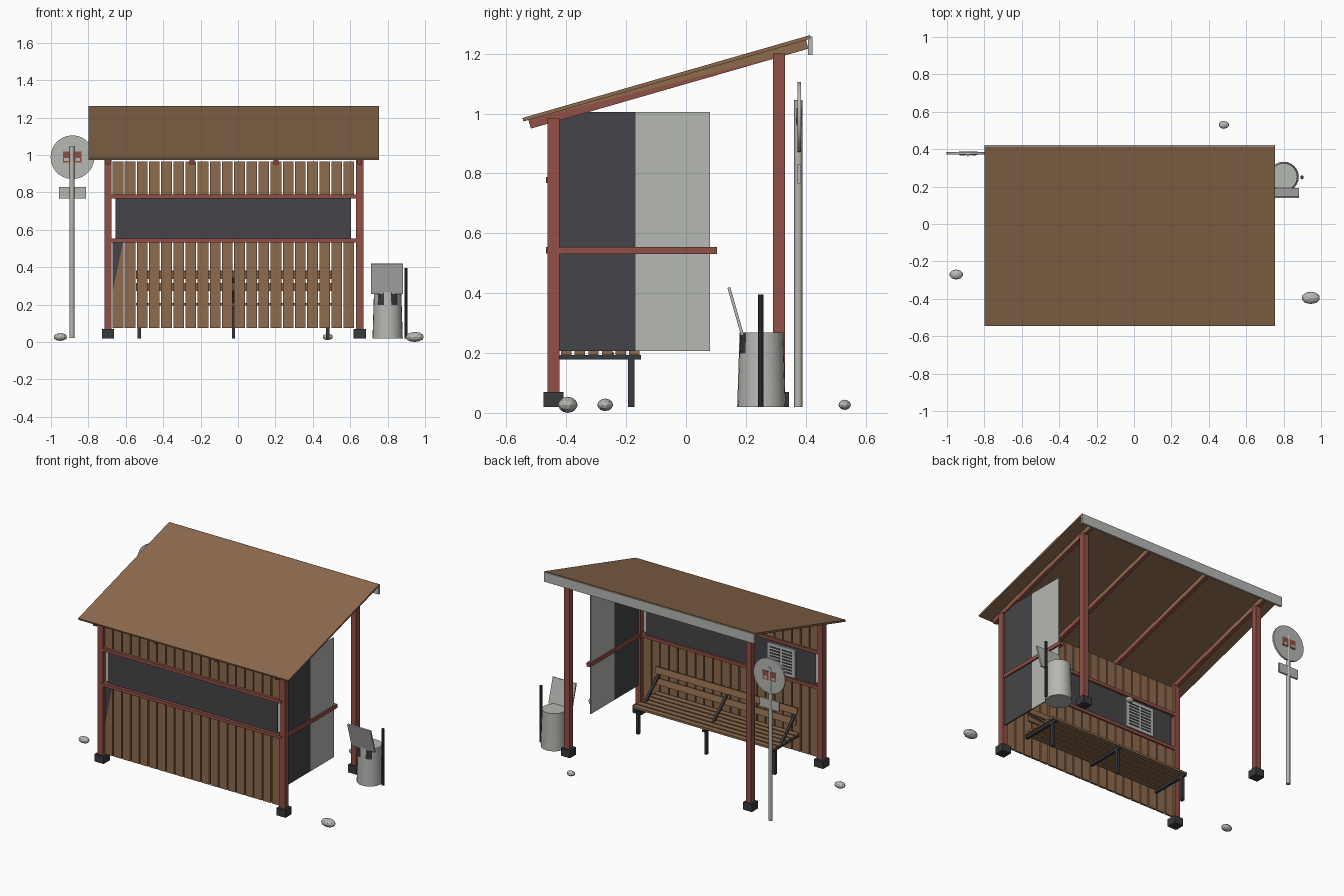
import bpy, bmesh, math
from mathutils import Vector, Matrix

cube = bpy.data.objects.get("Cube")
if cube:
    bpy.data.objects.remove(cube, do_unlink=True)


def material(name, r, g, b):
    m = bpy.data.materials.new(name)
    m.use_nodes = True
    m.diffuse_color = (r, g, b, 1)
    m.node_tree.nodes["Principled BSDF"].inputs["Base Color"].default_value = (r, g, b, 1)
    return m


WOOD = material("brown wood", .27, .145, .075)
RED = material("red paint", .28, .08, .06)
DARK = material("dark glass", .06, .06, .068)
IRON = material("dark iron", .04, .041, .046)
GREY = material("pale grey", .47, .48, .45)


def finish(name, bm, *mats):
    mesh = bpy.data.meshes.new(name)
    bm.normal_update()
    bm.to_mesh(mesh)
    bm.free()
    for m in mats:
        mesh.materials.append(m)
    ob = bpy.data.objects.new(name, mesh)
    bpy.context.collection.objects.link(ob)
    return ob


def block(name, mat, x, y, z, tilt=0):
    """Box from (low, high) ranges, tilted about x through its centre."""
    bm = bmesh.new()
    bmesh.ops.create_cube(bm, size=1)
    for v in bm.verts:
        v.co = Vector(v.co[i] * (r[1] - r[0]) for i, r in enumerate((x, y, z)))
    ob = finish(name, bm, mat)
    ob.location = [sum(r) / 2 for r in (x, y, z)]
    ob.rotation_euler.x = tilt
    return ob


def span(c, w):
    return (c - w / 2, c + w / 2)


def rod(name, mat, loc, r1, r2, depth, sides=16, axis='Z'):
    bm = bmesh.new()
    bmesh.ops.create_cone(bm, cap_ends=True, segments=sides, radius1=r1, radius2=r2, depth=depth)
    if axis == 'Y':
        bmesh.ops.rotate(bm, verts=bm.verts, matrix=Matrix.Rotation(math.pi / 2, 3, 'X'))
    ob = finish(name, bm, mat)
    ob.location = loc
    bpy.context.view_layer.objects.active = ob
    ob.select_set(True)
    bpy.ops.object.shade_smooth_by_angle(angle=math.radians(35))
    ob.select_set(False)
    return ob


# Roof slab, gutter board and rafters
slope = math.atan(.288)
up = Vector((0, -math.sin(slope), math.cos(slope)))
mid = Vector((-.0225, -.066, 1.1235))


def roof_part(name, mat, x, width, length, top, thick):
    c = mid - up * (top + thick / 2)
    return block(name, mat, span(x, width), span(c.y, length), span(c.z, thick), slope)


roof_part("roof", WOOD, -.0225, 1.555, 1.0, 0, .012)
block("gutter_board", GREY, (-.8, .755), (.408, .422), (1.195, 1.258))

for i in range(4):
    ob = roof_part("rafter_%d" % (i + 1), RED, -.695 + i * .4487, .026, .965, .012, .03)
    ob.data.materials.append(WOOD)
    bm = bmesh.new()
    bm.from_mesh(ob.data)
    # Side faces are painted in two halves along the diagonal
    for f in [f for f in bm.faces if abs(f.normal.x) > .9]:
        a = next(v for v in f.verts if v.co.y < 0 < v.co.z)
        b = next(v for v in f.verts if v.co.z < 0 < v.co.y)
        bmesh.utils.face_split(f, a, b)
    for f in bm.faces:
        if abs(f.normal.x) > .9 and f.calc_center_median().z > 0:
            f.material_index = 1
    bm.to_mesh(ob.data)
    bm.free()

# Posts on dark footings
for side, x in (("right", -.695), ("left", .651)):
    for end, y, top in (("front", -.4425, .985), ("back", .311, 1.2)):
        block("%s_%s_post" % (end, side), RED, span(x, .038), span(y, .04), (.06, top))
        block("%s_%s_footing" % (end, side), IRON, span(x, .066), span(y, .066), (.02, .07))

# Boarded front wall with long window
for i in range(20):
    x = span(-.642 + i * .065, .057)
    block("lower_board_%d" % (i + 1), WOOD, x, (-.449, -.435), (.075, .54))
    block("upper_board_%d" % (i + 1), WOOD, x, (-.449, -.435), (.78, .965))
for name, z in (("upper_rail", .778), ("lower_rail", .543)):
    block(name, RED, (-.69, .645), (-.467, -.425), span(z, .021))
block("window", DARK, (-.655, .605), (-.446, -.438), (.55, .772))

# Dark wedge on the first board
bm = bmesh.new()
bm.faces.new([bm.verts.new(p) for p in ((-.67, -.451, .27), (-.614, -.451, .535), (-.67, -.451, .535))])
finish("dark_wedge", bm, DARK)

# Side screen with rail
block("side_screen_dark", DARK, span(.651, .008), (-.425, -.168), (.207, 1.005))
block("side_screen_light", GREY, span(.651, .008), (-.168, .08), (.207, 1.005))
block("side_screen_rail", RED, span(.651, .028), (-.425, .103), (.531, .555))

# Notice with printed rows on the window
block("notice", GREY, (-.51, -.3), (-.436, -.425), (.56, .75))
for row in range(8):
    for col in range(2):
        block("notice_row", IRON, span(-.45 + col * .09, .075), (-.426, -.423),
              span(.585 + row * .02, .009))

# Bench
for i in range(6):
    block("seat_slat_%d" % (i + 1), WOOD, (-.545, .505), span(-.4 + i * .0455, .035), (.194, .208))
for i, z in enumerate((.295, .36)):
    block("back_slat_%d" % (i + 1), WOOD, (-.545, .505), span(-.385 - i * .015, .012),
          span(z, .042), math.radians(12))
for x in (-.528, -.024, .48):
    block("bench_leg", IRON, span(x, .018), (-.193, -.172), (.02, .185))
    block("bench_bearer", IRON, span(x, .018), (-.425, -.15), (.178, .194))
    block("bench_brace", IRON, span(x, .016), span(-.325, .22), span(.267, .013), math.radians(-42))

# Sign on a pole
rod("sign_pole", GREY, (-.888, .375, .533), .0135, .0135, 1.025, 12)
rod("sign_disc", GREY, (-.885, .378, .988), .117, .117, .012, 28, 'Y')
block("sign_plate", GREY, (-.957, -.813), (.372, .384), (.767, .83))
for y in (.371, .385):
    block("sign_emblem", RED, (-.936, -.836), span(y, .004), (.96, 1.018))
    for x in (-.917, -.857):
        block("emblem_pane", GREY, span(x, .026), span(y, .007), (.968, .985))

# Litter bin: dark stains on its front, near the top
bin_body = rod("bin", GREY, (.8, .252, .144), .081, .073, .248, 24)
bin_body.data.materials.append(IRON)
bm = bmesh.new()
bm.from_mesh(bin_body.data)
bmesh.ops.bisect_plane(bm, geom=bm.verts[:] + bm.edges[:] + bm.faces[:],
                       plane_co=(0, 0, .055), plane_no=(0, 0, 1))
for f in bm.faces:
    c = f.calc_center_median()
    if abs(f.normal.z) < .5 and c.z > .055 and c.y < -.04 and .015 < abs(c.x) < .055:
        f.material_index = 1
bm.to_mesh(bin_body.data)
bm.free()
block("bin_lid", GREY, (.711, .883), span(.166, .01), span(.339, .166), math.radians(16))
rod("bin_post", IRON, (.898, .25, .208), .0095, .0095, .376, 10)

# Stones
for i, (x, y, w, d, h) in enumerate(((-.95, -.27, .074, .054, .042),
                                     (.945, -.395, .1, .066, .054),
                                     (.48, .53, .056, .042, .034))):
    bm = bmesh.new()
    bmesh.ops.create_icosphere(bm, subdivisions=2, radius=.5)
    bmesh.ops.scale(bm, vec=(w, d, h), verts=bm.verts)
    finish("stone_%d" % (i + 1), bm, GREY).location = (x, y, .027)
